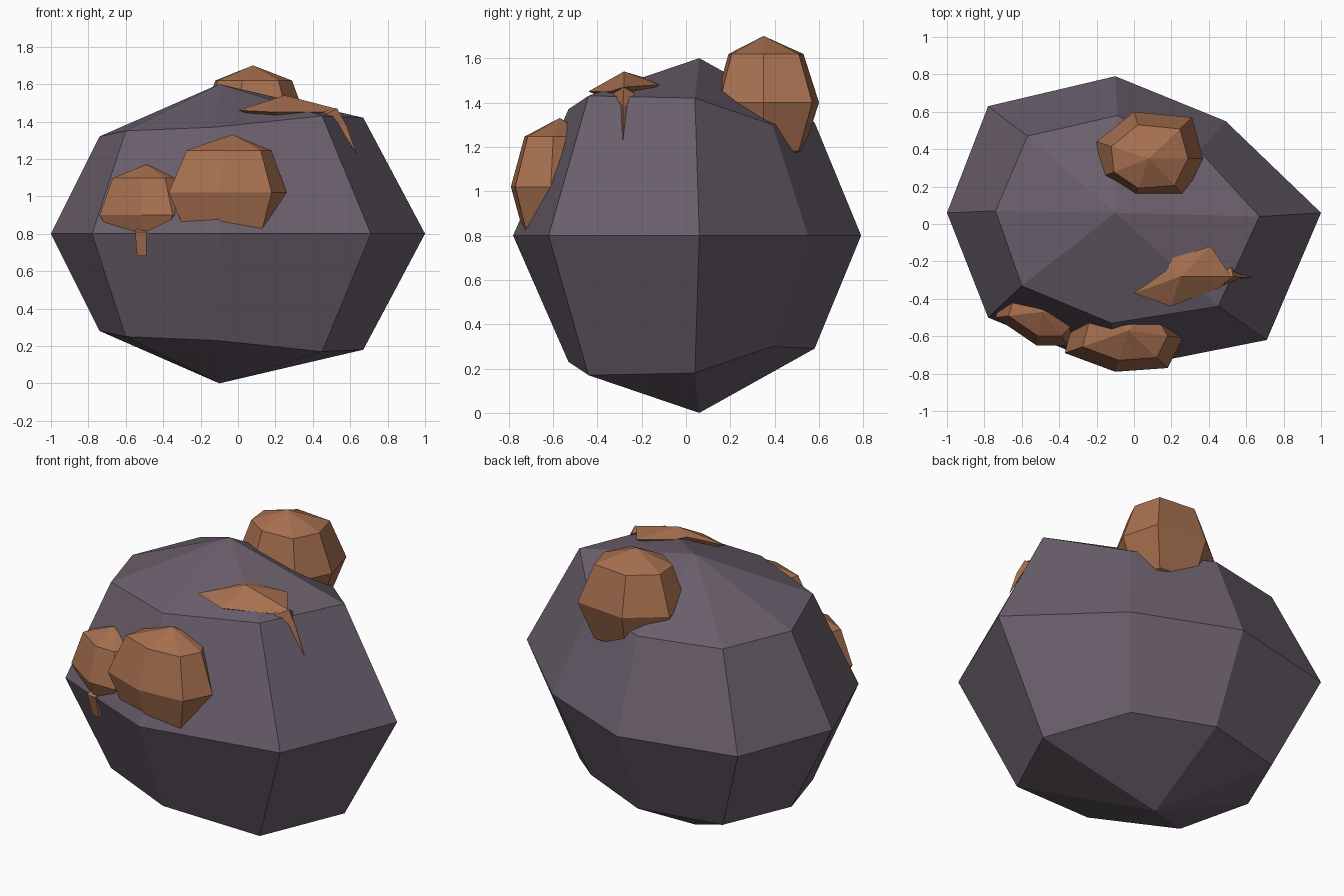
import bpy
import bmesh
from mathutils import Vector

default_cube = bpy.data.objects.get("Cube")
if default_cube:
    bpy.data.objects.remove(default_cube, do_unlink=True)


def make_material(name, colour):
    material = bpy.data.materials.new(name)
    material.use_nodes = True
    material.diffuse_color = colour
    shader = next(n for n in material.node_tree.nodes if n.type == 'BSDF_PRINCIPLED')
    shader.inputs["Base Color"].default_value = colour
    shader.inputs["Roughness"].default_value = 0.9
    return material


STONE = make_material("purple grey stone", (0.145, 0.115, 0.15, 1))
CLAY = make_material("orange brown clay", (0.385, 0.16, 0.078, 1))


def build_stack(name, material, top, rings, bottom):
    """Close a stack of equal rings with a point at the top and at the bottom."""
    bm = bmesh.new()
    loops = [[bm.verts.new(point) for point in ring] for ring in rings]
    peak, base = bm.verts.new(top), bm.verts.new(bottom)
    count = len(loops[0])
    for i in range(count):
        j = (i + 1) % count
        bm.faces.new((peak, loops[0][i], loops[0][j]))
        for upper, lower in zip(loops, loops[1:]):
            bm.faces.new((upper[i], lower[i], lower[j], upper[j]))
        bm.faces.new((base, loops[-1][j], loops[-1][i]))
    bmesh.ops.recalc_face_normals(bm, faces=bm.faces)
    mesh = bpy.data.meshes.new(name)
    bm.to_mesh(mesh)
    bm.free()
    mesh.materials.append(material)
    part = bpy.data.objects.new(name, mesh)
    bpy.context.collection.objects.link(part)
    return part


def lump(name, centre, height, outline, lower_scale=0.72):
    """Low-poly ball with a hand-shaped waist outline."""
    centre = Vector(centre)
    waist = [Vector((x, y, centre.z)) for x, y in outline]

    def ring(scale, rise):
        lift = Vector((0, 0, rise * height))
        return [centre.lerp(point, scale) + lift for point in waist]

    up = Vector((0, 0, height))
    rings = [ring(0.72, 0.73), waist, ring(lower_scale, -0.73)]
    return build_stack(name, CLAY, centre + up, rings, centre - up)


# Boulder: shoulder ring mirrored below the waist
MIDDLE = 0.8
waist = [(1, 0.06), (0.49, 0.55), (-0.1, 0.79), (-0.78, 0.63),
         (-1, 0.06), (-0.78, -0.5), (-0.1, -0.78), (0.71, -0.62)]
shoulder = [(0.67, 0.04, 1.42), (0.35, 0.39, 1.3), (-0.09, 0.58, 1.31),
            (-0.57, 0.47, 1.32), (-0.74, 0.07, 1.32), (-0.6, -0.33, 1.35),
            (-0.12, -0.53, 1.37), (0.45, -0.44, 1.43)]
foot = [(x, y, 2 * MIDDLE - z) for x, y, z in shoulder]
build_stack("boulder", STONE, (-0.1, 0.06, 2 * MIDDLE),
            [shoulder, [(x, y, MIDDLE) for x, y in waist], foot],
            (-0.1, 0.06, 0))

# Clay lumps
lump("top_lump", (0.08, 0.35, 1.4), 0.3,
     [(0, 0.6), (-0.2, 0.44), (-0.18, 0.25), (0, 0.13),
      (0.27, 0.15), (0.37, 0.35), (0.31, 0.57)])
lump("front_lump", (-0.03, -0.57, 1.02), 0.31,
     [(-0.37, -0.69), (-0.1, -0.79), (0.18, -0.77), (0.26, -0.61),
      (0.15, -0.4), (-0.05, -0.35), (-0.3, -0.42)])
lump("side_lump", (-0.49, -0.47, 0.9), 0.27,
     [(-0.74, -0.5), (-0.52, -0.65), (-0.35, -0.65), (-0.25, -0.55),
      (-0.28, -0.35), (-0.48, -0.28), (-0.7, -0.36)], 0.55)

# Short drip under the side lump
build_stack("side_drip", CLAY, (-0.52, -0.55, 0.86),
            [[(-0.55, -0.52, 0.83), (-0.55, -0.625, 0.81),
              (-0.49, -0.63, 0.81), (-0.49, -0.52, 0.83)],
             [(-0.54, -0.52, 0.68), (-0.54, -0.59, 0.68),
              (-0.49, -0.6, 0.68), (-0.49, -0.52, 0.68)]],
            (-0.52, -0.54, 0.69))

# Flat splash on the crown, with its long drip
splash_rim = [(0, -0.37, 1.46), (0.2, -0.44, 1.45), (0.46, -0.34, 1.45),
              (0.52, -0.28, 1.47), (0.41, -0.12, 1.48), (0.21, -0.18, 1.51),
              (0.17, -0.25, 1.51)]
build_stack("crown_splash", CLAY, (0.25, -0.28, 1.54), [splash_rim], (0.25, -0.28, 1.38))
build_stack("crown_drip", CLAY, (0.44, -0.28, 1.48),
            [[(0.47, -0.33, 1.44), (0.53, -0.28, 1.47), (0.52, -0.23, 1.44)],
             [(0.53, -0.295, 1.39), (0.58, -0.285, 1.38), (0.55, -0.265, 1.39)]],
            (0.635, -0.285, 1.225))
